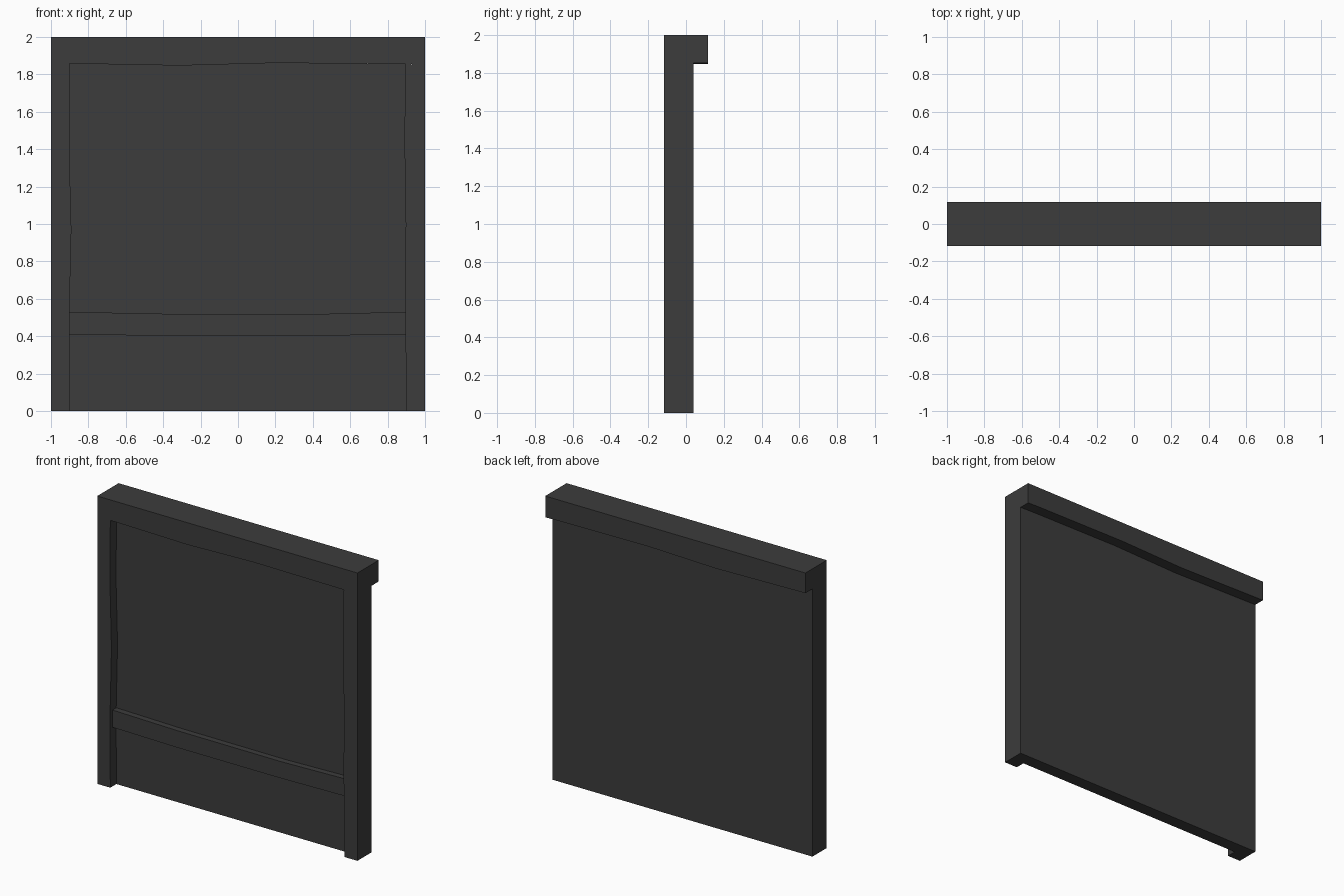
import bpy, bmesh

if "Cube" in bpy.data.objects:
    bpy.data.objects.remove(bpy.data.objects["Cube"])

mat = bpy.data.materials.new("dark_paint")
mat.diffuse_color = (0.045, 0.045, 0.045, 1)
mat.use_nodes = True
mat.node_tree.nodes["Principled BSDF"].inputs["Base Color"].default_value = mat.diffuse_color


def slab(name, outline, y0, y1):
    """Extrude an (x, z) outline from y0 to y1."""
    bm = bmesh.new()
    face = bm.faces.new([bm.verts.new((x, y0, z)) for x, z in outline])
    ext = bmesh.ops.extrude_face_region(bm, geom=[face])["geom"]
    bmesh.ops.translate(bm, vec=(0, y1 - y0, 0),
                        verts=[v for v in ext if isinstance(v, bmesh.types.BMVert)])
    bmesh.ops.recalc_face_normals(bm, faces=bm.faces)
    me = bpy.data.meshes.new(name)
    bm.to_mesh(me)
    bm.free()
    me.materials.append(mat)
    ob = bpy.data.objects.new(name, me)
    bpy.context.collection.objects.link(ob)
    return ob


FRONT, BACK, LIP = -0.117, 0.04, 0.117

# Lintel with a slightly uneven underside, overhanging the back
under = [(-1, 1.86), (-0.9, 1.858), (-0.31, 1.847), (0.2, 1.861), (0.9, 1.855), (1, 1.852)]
slab("lintel", under + [(1, 2), (-1, 2)], FRONT, LIP)

# Side posts with hand-cut inner edges
left = [(-0.9, 0), (-0.902, 0.5), (-0.891, 0.97), (-0.902, 1.4), (-0.9, 1.858)]
right = [(0.9, 0), (0.894, 0.6), (0.897, 1.0), (0.89, 1.45), (0.895, 1.855)]
slab("left_post", left + [(-1, 1.86), (-1, 0)], FRONT, BACK)
slab("right_post", right + [(1, 1.852), (1, 0)], FRONT, BACK)

# Recessed wall panel filling the frame
slab("wall_panel", left + under[2:4] + right[::-1], -0.05, BACK)

# Horizontal rail across the panel
slab("rail", [(-0.9, 0.41), (-0.4, 0.402), (0.4, 0.402), (0.896, 0.41),
              (0.895, 0.53), (0.4, 0.518), (-0.4, 0.52), (-0.9, 0.53)], -0.092, -0.05)
